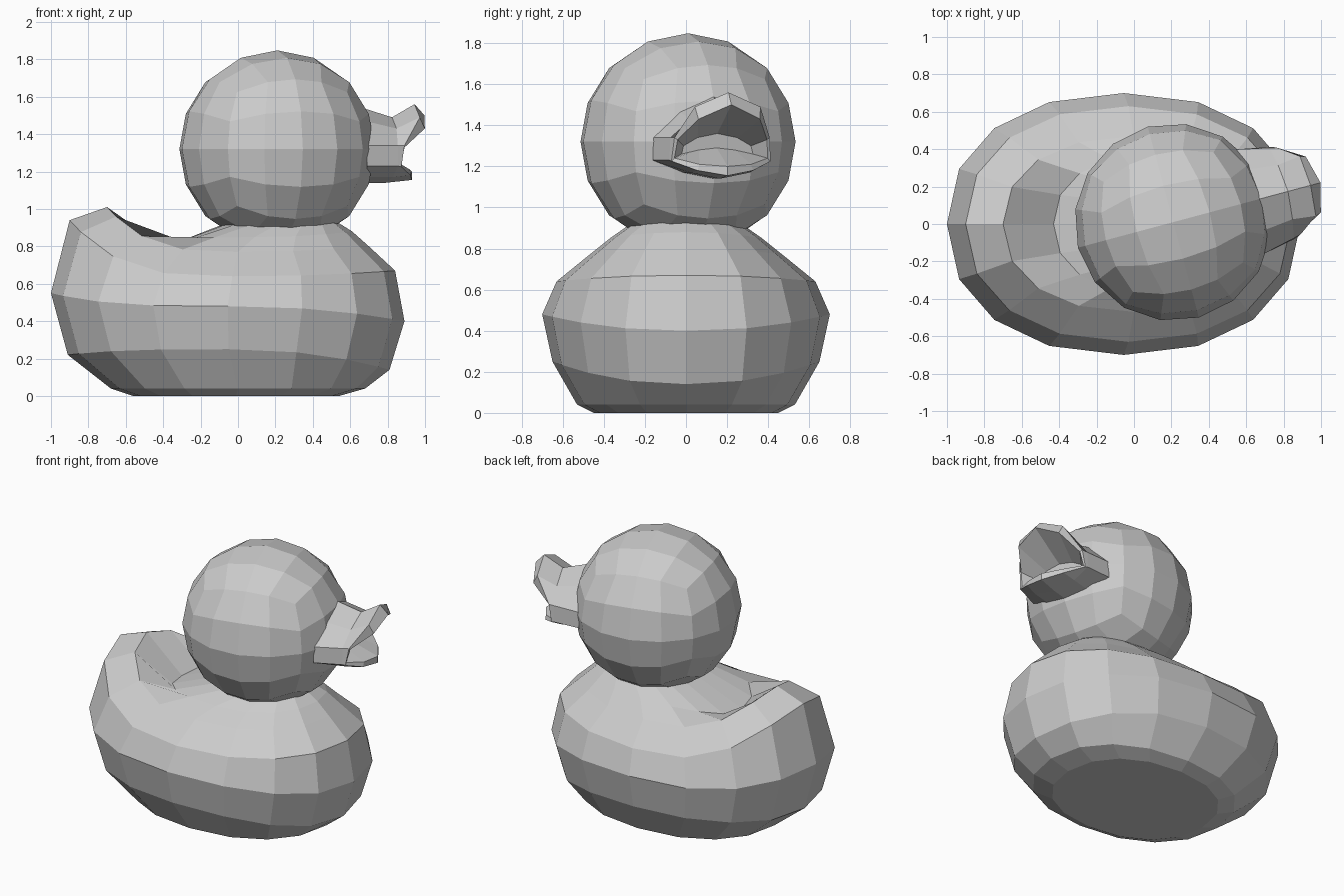
import bpy, bmesh
from math import sin, cos, pi, tan, radians, copysign
from mathutils import Matrix, Vector

if "Cube" in bpy.data.objects:
    bpy.data.objects.remove(bpy.data.objects["Cube"])

SEG = 16
TURN = Matrix.Translation((0.21, 0.01, 0)) @ Matrix.Rotation(radians(15), 4, 'Z')


def finish(bm, name, matrix=None):
    if matrix:
        bm.transform(matrix)
    bmesh.ops.recalc_face_normals(bm, faces=bm.faces)
    me = bpy.data.meshes.new(name)
    bm.to_mesh(me)
    bm.free()
    ob = bpy.data.objects.new(name, me)
    bpy.context.collection.objects.link(ob)
    return ob


def loft(rings, cap_first=False, cap_last=False):
    bm = bmesh.new()
    rows = [[bm.verts.new(p) for p in r] for r in rings]
    n = len(rows[0])
    for a, b in zip(rows, rows[1:]):
        for i in range(n):
            j = (i + 1) % n
            bm.faces.new((a[i], a[j], b[j], b[i]))
    if cap_first:
        bm.faces.new(rows[0])
    if cap_last:
        bm.faces.new(rows[-1])
    return bm


# Body: stacked ovals whose tail end sweeps upward
def body_ring(x_tail, z_tail, half_width, z_mid, x_front, z_front):
    mid, rad = (x_tail + x_front) / 2, (x_front - x_tail) / 2
    pts = []
    for i in range(SEG):
        c, s = cos(2 * pi * i / SEG), sin(2 * pi * i / SEG)
        end = z_front if c > 0 else z_tail
        z = z_mid + (end - z_mid) * abs(c) ** (2 if c > 0 else 3)
        pts.append((mid + rad * copysign(abs(c) ** 0.9, c),
                    half_width * copysign(abs(s) ** 0.9, s), z))
    return pts


body_levels = [
    (-0.56, 0.00, 0.45, 0.00, 0.54, 0.00),
    (-0.68, 0.04, 0.53, 0.04, 0.68, 0.04),
    (-0.91, 0.22, 0.65, 0.25, 0.81, 0.14),
    (-1.00, 0.55, 0.70, 0.48, 0.89, 0.40),
    (-0.90, 0.94, 0.63, 0.64, 0.84, 0.67),
    (-0.70, 1.01, 0.47, 0.77, 0.70, 0.80),
    (-0.43, 0.78, 0.37, 0.85, 0.61, 0.88),
    (-0.10, 0.91, 0.27, 0.92, 0.53, 0.93),
]
finish(loft([body_ring(*lv) for lv in body_levels], cap_first=True), "body")

# Head: cube rounded to a ball, trimmed at the neck
bm = bmesh.new()
bmesh.ops.create_cube(bm, size=2)
bmesh.ops.subdivide_edges(bm, edges=bm.edges[:], cuts=3, use_grid_fill=True)
for v in bm.verts:
    v.co = Vector([tan(c * pi / 4) for c in v.co]).normalized() * 0.528
    v.co.z += 1.32
bmesh.ops.bisect_plane(bm, geom=bm.verts[:] + bm.edges[:] + bm.faces[:],
                       plane_co=(0, 0, 0.89), plane_no=(0, 0, -1), clear_outer=True)
finish(bm, "head", TURN)

# Beak: half sections from lower centre to upper centre, ending in an open mouth
beak_halves = [
    [(.46, 0, 1.14), (.45, .15, 1.17), (.42, .29, 1.23),
     (.42, .29, 1.34), (.44, .17, 1.47), (.44, 0, 1.55)],
    [(.60, 0, 1.14), (.60, .15, 1.17), (.60, .255, 1.23),
     (.60, .25, 1.34), (.62, .15, 1.43), (.635, 0, 1.49)],
    [(.745, 0, 1.155), (.70, .14, 1.18), (.62, .25, 1.225),
     (.64, .24, 1.34), (.745, .165, 1.49), (.76, 0, 1.56)],
    [(.745, 0, 1.20), (.70, .13, 1.21), (.62, .235, 1.24),
     (.645, .225, 1.33), (.775, .155, 1.43), (.815, 0, 1.50)],
    [(.54, 0, 1.29), (.54, .09, 1.28), (.55, .18, 1.26),
     (.55, .17, 1.30), (.55, .10, 1.34), (.55, 0, 1.36)],
]
beak = [h + [(u, -v, z) for u, v, z in h[-2:0:-1]] for h in beak_halves]
finish(loft(beak, cap_last=True), "beak", TURN)
